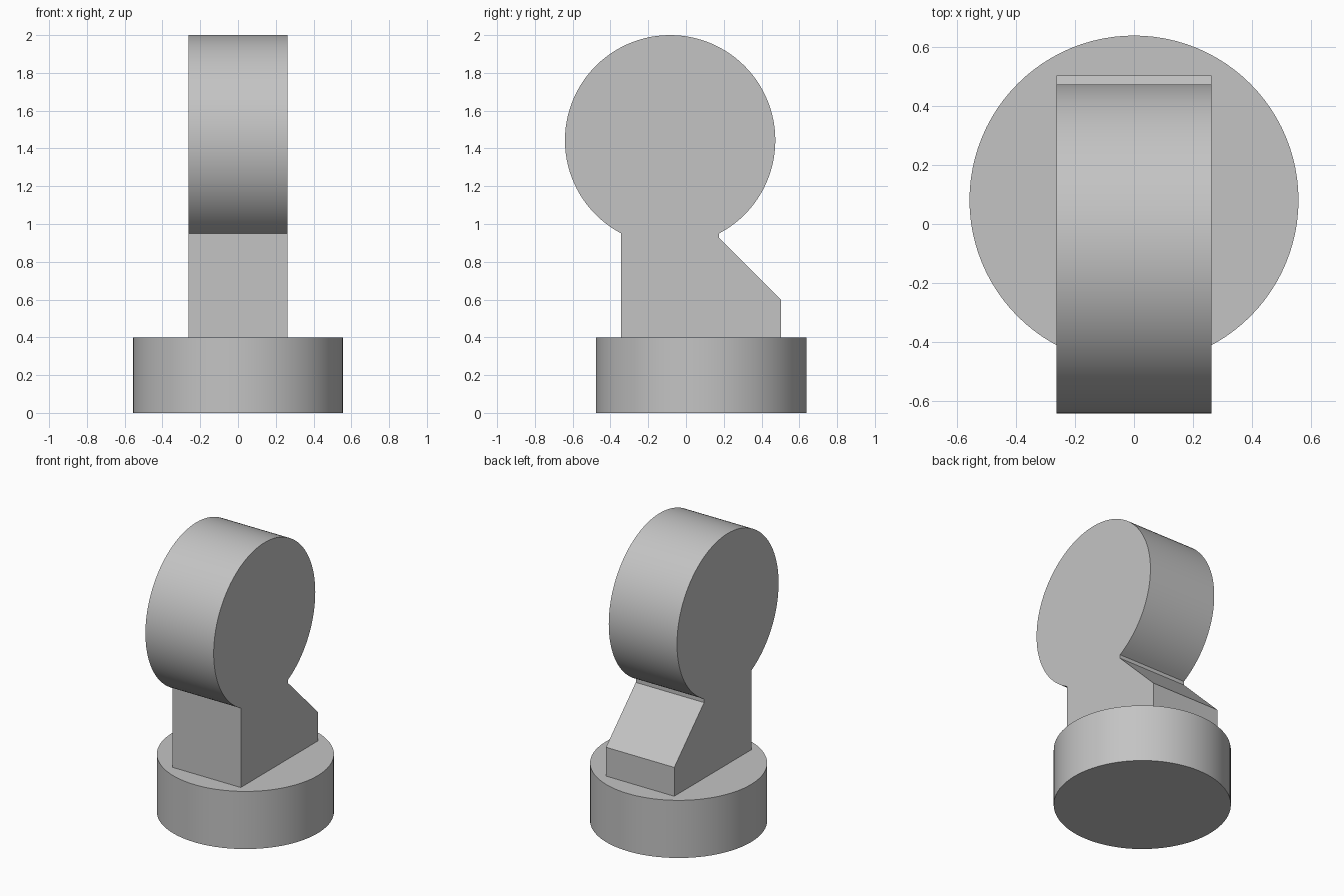
import bpy, bmesh
from math import sin, cos, asin, pi
from mathutils import Vector

cube = bpy.data.objects.get("Cube")
if cube:
    bpy.data.objects.remove(cube, do_unlink=True)

RADIUS = 0.557        # shared by the base and the round head
HALF_WIDTH = 0.262    # half thickness of head and stem
BASE_Y, BASE_TOP = 0.081, 0.4
HEAD_Y, HEAD_Z = -0.084, 1.443
NECK = 0.26           # half depth of the neck under the head

grey = bpy.data.materials.new("plain grey")
grey.use_nodes = True
colour = (0.55, 0.55, 0.55, 1)
grey.diffuse_color = colour
grey.node_tree.nodes["Principled BSDF"].inputs["Base Color"].default_value = colour


def extrude_outline(name, points, direction):
    """Solid made by sweeping a closed flat outline along a vector."""
    bm = bmesh.new()
    face = bm.faces.new([bm.verts.new(p) for p in points])
    swept = bmesh.ops.extrude_face_region(bm, geom=[face])
    verts = [g for g in swept["geom"] if isinstance(g, bmesh.types.BMVert)]
    bmesh.ops.translate(bm, verts=verts, vec=Vector(direction))
    bmesh.ops.recalc_face_normals(bm, faces=bm.faces)
    mesh = bpy.data.meshes.new(name)
    bm.to_mesh(mesh)
    bm.free()
    mesh.materials.append(grey)
    obj = bpy.data.objects.new(name, mesh)
    bpy.context.collection.objects.link(obj)
    bpy.ops.object.select_all(action="DESELECT")
    obj.select_set(True)
    bpy.context.view_layer.objects.active = obj
    bpy.ops.object.shade_smooth_by_angle(angle=pi / 9)
    return obj


def arc(start, end, steps):
    """Points (u, v) on a circle of the shared radius."""
    angles = [start + (end - start) * i / steps for i in range(steps + 1)]
    return [(RADIUS * cos(a), RADIUS * sin(a)) for a in angles]


# Round base
ring = arc(0, 2 * pi, 96)[:-1]
extrude_outline("base", [(u, BASE_Y + v, 0) for u, v in ring], (0, 0, BASE_TOP))

# Head and stem share one side outline: the arc runs over the top between the neck corners
gap = asin(NECK / RADIUS)
outline = [(HEAD_Y + u, HEAD_Z + v) for u, v in arc(gap - pi / 2, 3 * pi / 2 - gap, 88)]
outline += [
    (HEAD_Y - NECK, BASE_TOP),   # front foot
    (0.503, BASE_TOP),           # back foot
    (0.503, 0.6),                # bottom of the sloping brace
    (HEAD_Y + NECK, 0.925),      # top of the brace
]
extrude_outline("head_and_stem", [(-HALF_WIDTH, y, z) for y, z in outline],
                (2 * HALF_WIDTH, 0, 0))
